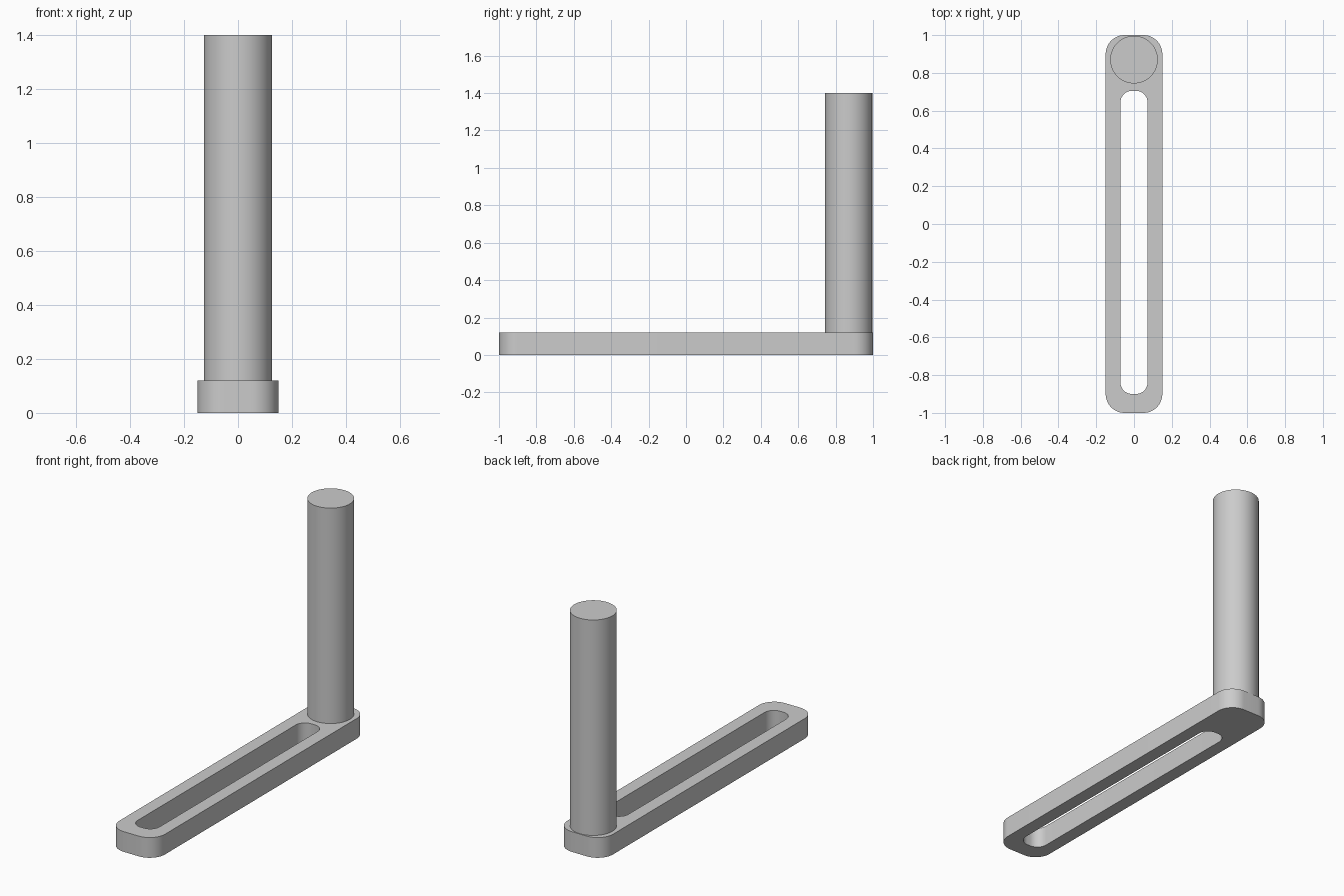
import bpy
import bmesh
from math import cos, sin, pi, radians

cube = bpy.data.objects.get("Cube")
if cube:
    bpy.data.objects.remove(cube, do_unlink=True)

GREY = (0.6, 0.6, 0.6, 1)
grey = bpy.data.materials.new("light grey")
grey.use_nodes = True
grey.diffuse_color = GREY
grey.node_tree.nodes["Principled BSDF"].inputs["Base Color"].default_value = GREY

THICK = 0.12
CORNER_STEPS = 12


def rounded_rect(half_width, y_min, y_max, radius):
    """Counter-clockwise outline of a rectangle with rounded corners."""
    x, low, high = half_width - radius, y_min + radius, y_max - radius
    points = []
    for i, (cx, cy) in enumerate([(x, high), (-x, high), (-x, low), (x, low)]):
        for s in range(CORNER_STEPS + 1):
            a = (i + s / CORNER_STEPS) * pi / 2
            points.append((cx + radius * cos(a), cy + radius * sin(a)))
    return points


def finish(obj):
    obj.data.materials.append(grey)
    bpy.ops.object.select_all(action="DESELECT")
    obj.select_set(True)
    bpy.context.view_layer.objects.active = obj
    bpy.ops.object.shade_smooth_by_angle(angle=radians(30))


# Slotted base bar: outer and slot outlines joined into a closed ring
outer = rounded_rect(0.15, -1, 1, 0.1)
slot = rounded_rect(0.072, -0.9, 0.705, 0.062)
bm = bmesh.new()
loops = [[bm.verts.new((x, y, z)) for x, y in outline]
         for outline, z in [(outer, 0), (outer, THICK), (slot, THICK), (slot, 0)]]
for k, loop in enumerate(loops):
    following = loops[(k + 1) % len(loops)]
    for i in range(len(loop)):
        j = (i + 1) % len(loop)
        bm.faces.new((loop[i], loop[j], following[j], following[i]))
bmesh.ops.recalc_face_normals(bm, faces=bm.faces)
mesh = bpy.data.meshes.new("slotted_base")
bm.to_mesh(mesh)
bm.free()
base = bpy.data.objects.new("slotted_base", mesh)
bpy.context.collection.objects.link(base)
finish(base)

# Upright round post at the back end
HEIGHT = 1.4 - THICK
bpy.ops.mesh.primitive_cylinder_add(vertices=64, radius=0.126, depth=HEIGHT,
                                    location=(0, 0.87, THICK + HEIGHT / 2))
post = bpy.context.object
post.name = "upright_post"
finish(post)
